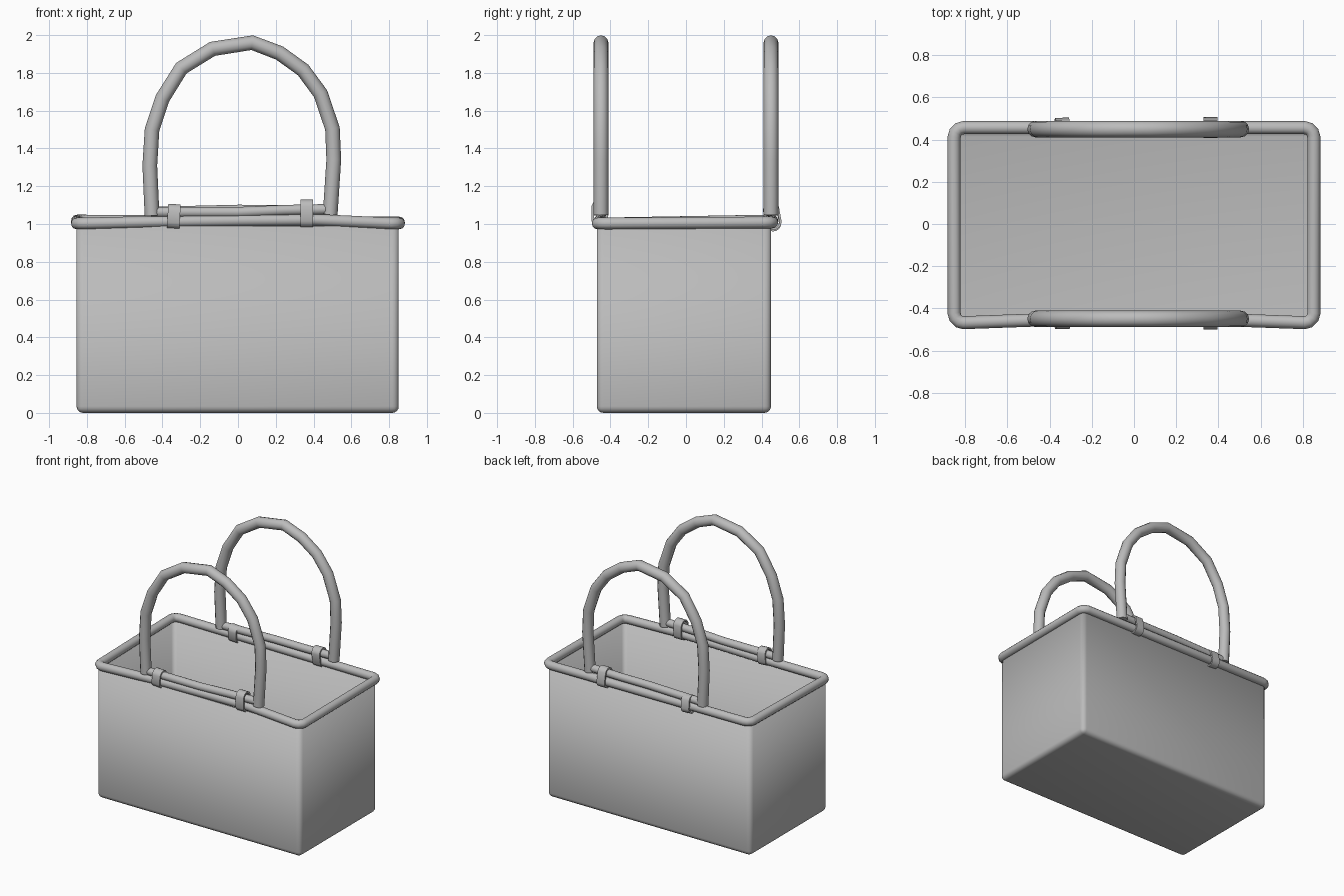
import bpy, bmesh, math
from mathutils import Vector, Matrix

cube = bpy.data.objects.get("Cube")
if cube:
    bpy.data.objects.remove(cube, do_unlink=True)

grey = bpy.data.materials.new("plain_grey")
grey.use_nodes = True
grey.diffuse_color = (0.5, 0.5, 0.5, 1)
grey.node_tree.nodes["Principled BSDF"].inputs["Base Color"].default_value = (0.5, 0.5, 0.5, 1)


def finish(name, mesh, angle=50):
    mesh.materials.clear()
    mesh.materials.append(grey)
    ob = bpy.data.objects.new(name, mesh)
    bpy.context.collection.objects.link(ob)
    bpy.ops.object.select_all(action='DESELECT')
    ob.select_set(True)
    bpy.context.view_layer.objects.active = ob
    bpy.ops.object.shade_smooth_by_angle(angle=math.radians(angle))
    return ob


def tube(name, points, radius, closed=False):
    """Round tube along a path of straight segments."""
    curve = bpy.data.curves.new(name + "_path", 'CURVE')
    curve.dimensions = '3D'
    curve.bevel_depth = radius
    curve.bevel_resolution = 4
    curve.use_fill_caps = True
    spline = curve.splines.new('POLY')
    spline.points.add(len(points) - 1)
    for p, co in zip(spline.points, points):
        p.co = (*co, 1)
    spline.use_cyclic_u = closed
    temp = bpy.data.objects.new(name + "_path", curve)
    bpy.context.collection.objects.link(temp)
    bpy.context.view_layer.update()
    mesh = bpy.data.meshes.new_from_object(temp.evaluated_get(bpy.context.evaluated_depsgraph_get()))
    bpy.data.objects.remove(temp, do_unlink=True)
    return finish(name, mesh)


def clip(name, x, y, z, height, depth, lean, roll):
    """Flat band wrapped around the rim and the handle bar."""
    bm = bmesh.new()
    rows = []
    width, wall, n = 0.066, 0.012, 16
    for side, inset in ((-1, 0), (1, 0), (1, wall), (-1, wall)):
        row = []
        r = depth / 2 - inset
        straight = height / 2 - depth / 2
        for i in range(n):
            a = 2 * math.pi * (i + 0.5) / n
            dz = r * math.sin(a) + math.copysign(straight, math.sin(a))
            row.append(bm.verts.new((side * width / 2, r * math.cos(a), dz)))
        rows.append(row)
    for k in range(4):
        a, b = rows[k], rows[(k + 1) % 4]
        for i in range(n):
            j = (i + 1) % n
            bm.faces.new((a[i], a[j], b[j], b[i]))
    bmesh.ops.recalc_face_normals(bm, faces=bm.faces)
    turn = Matrix.Rotation(lean, 4, 'X') @ Matrix.Rotation(roll, 4, 'Y')
    bm.transform(Matrix.Translation((x, y, z)) @ turn)
    mesh = bpy.data.meshes.new(name)
    bm.to_mesh(mesh)
    bm.free()
    return finish(name, mesh)


# Open box with rounded vertical and bottom edges
bm = bmesh.new()
bmesh.ops.create_cube(bm, size=1)
bm.transform(Matrix.Translation((-0.002, -0.011, 0.505)) @ Matrix.Diagonal((1.706, 0.922, 0.99, 1)))
bm.transform(Matrix.Translation((0, 0, -0.01 + 0.0)))
bmesh.ops.delete(bm, geom=[f for f in bm.faces if f.normal.z > 0.5], context='FACES')
bmesh.ops.bevel(bm, geom=[e for e in bm.edges if not e.is_boundary], offset=0.035,
                segments=4, profile=0.5, affect='EDGES')
low = min(v.co.z for v in bm.verts)
bmesh.ops.translate(bm, verts=bm.verts, vec=(0, 0, -low))
mesh = bpy.data.meshes.new("basket_body")
bm.to_mesh(mesh)
bm.free()
body = finish("basket_body", mesh)
shell = body.modifiers.new("wall", 'SOLIDIFY')
shell.thickness = 0.008
shell.offset = -1

# Rim, slightly sagging at the corners
rim = []
corners = ((0.853, -0.468, 1.003), (0.853, 0.457, 1.008), (-0.853, 0.457, 1.018), (-0.853, -0.468, 1.003))
for k, (cx, cy, cz) in enumerate(corners):
    sx, sy, r = math.copysign(1, cx), math.copysign(1, cy), 0.045
    for i in range(4):
        a = math.radians(-90 + 90 * k + 30 * i)
        rim.append((cx - sx * r + r * math.cos(a), cy - sy * r + r * math.sin(a), cz))
rim += [(-0.4, -0.453, 1.012), (0, -0.453, 1.018), (0.4, -0.453, 1.022)]
tube("rim", rim, 0.031, closed=True)

# Handles: an arch, a bar along the rim and two clips on each long side
arch = ((-0.455, 1.045), (-0.467, 1.31), (-0.455, 1.5), (-0.40, 1.665), (-0.30, 1.825),
        (-0.135, 1.927), (0.075, 1.96), (0.22, 1.905), (0.345, 1.815), (0.437, 1.69),
        (0.5, 1.505), (0.507, 1.34), (0.488, 1.05))
for side, y in (("front", -0.45), ("back", 0.45)):
    tube(side + "_handle_arch", [(x, y, z) for x, z in arch], 0.039)
    lift = 0.0 if side == "front" else 0.012
    bar = ((-0.46, 1.063), (0, 1.062 + lift), (0.25, 1.073), (0.49, 1.078))
    tube(side + "_handle_bar", [(x, y, z) for x, z in bar], 0.028)
    lean = 0.0 if side == "front" else 0.18
    clip(side + "_right_clip", -0.34, y * 1.015, 1.04 - lift, 0.132, 0.086, lean, 0.06)
    clip(side + "_left_clip", 0.363, y * 1.015, 1.055 - lift, 0.15, 0.088, lean, 0)
